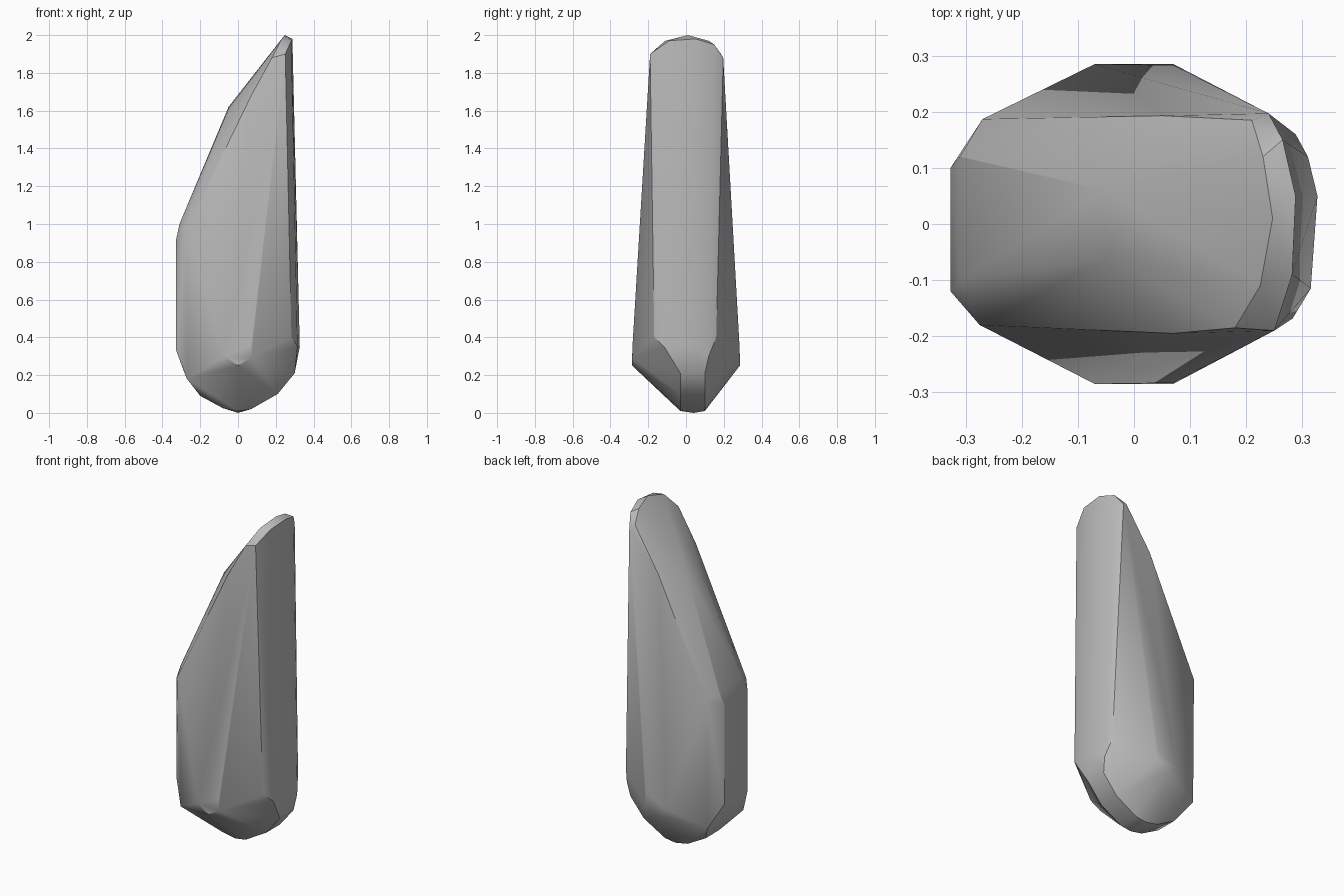
import bpy, bmesh, math

cube = bpy.data.objects.get("Cube")
if cube:
    bpy.data.objects.remove(cube)

grey = bpy.data.materials.new("stone grey")
grey.use_nodes = True
grey.diffuse_color = (0.5, 0.5, 0.5, 1)
grey.node_tree.nodes["Principled BSDF"].inputs["Base Color"].default_value = grey.diffuse_color

points = []

# Rounded keel: one arc of (x, z), set at its front and back faces
keel = [(-0.29, 0.22), (-0.2, 0.08), (-0.08, 0.015), (0, 0), (0.07, 0.01),
        (0.21, 0.09), (0.3, 0.2)]
for y in (-0.03, 0.1):
    points += [(x, y, z + 0.01) for x, z in keel]
points.append((0, 0.04, 0))

# Widest part of the body, front and back
for side in (-1, 1):
    points += [(0, side * 0.285, 0.25), (0.07, side * 0.285, 0.29),
               (-0.07, side * 0.285, 0.3), (0.07, side * 0.283, 0.36)]

# Left and right flanks
points += [(0.315, -0.115, 0.35), (0.327, 0.05, 0.35), (0.31, 0.12, 0.3),
           (0.283, -0.168, 0.4), (0.288, 0.16, 0.4),
           (-0.327, -0.12, 0.33), (-0.327, 0.1, 0.33),
           (-0.27, -0.16, 0.18), (-0.27, 0.18, 0.2)]

# Lower shoulder of the slanted face
points += [(-0.327, -0.12, 0.92), (-0.327, 0.1, 0.92), (-0.31, -0.1, 1.0),
           (-0.31, 0.12, 1.0), (-0.275, -0.18, 0.97), (-0.27, 0.187, 0.97)]

# Bulge along the middle of the slanted face
points += [(-0.05, -0.06, 1.61), (-0.05, 0.06, 1.62),
           (0.07, -0.195, 1.68), (0.05, 0.193, 1.65)]

# Rounded tip, inner and outer rim
points += [(0.18, -0.185, 1.88), (0.225, -0.11, 1.97), (0.247, 0.01, 2.0),
           (0.21, 0.185, 1.9), (0.23, 0.12, 1.97),
           (0.25, -0.19, 1.9), (0.282, -0.09, 1.97), (0.288, 0.05, 1.98),
           (0.265, 0.15, 1.95), (0.24, 0.197, 1.88)]

# Wrap the points in one faceted shell
bm = bmesh.new()
for p in points:
    bm.verts.new(p)
hull = bmesh.ops.convex_hull(bm, input=bm.verts)
spare = {g for g in hull["geom_interior"] + hull["geom_unused"]
         if isinstance(g, bmesh.types.BMVert)}
bmesh.ops.delete(bm, geom=list(spare), context="VERTS")
bmesh.ops.recalc_face_normals(bm, faces=bm.faces)

mesh = bpy.data.meshes.new("slanted_stone")
bm.to_mesh(mesh)
bm.free()
mesh.materials.append(grey)
stone = bpy.data.objects.new("slanted_stone", mesh)
bpy.context.collection.objects.link(stone)

bpy.ops.object.select_all(action="DESELECT")
stone.select_set(True)
bpy.context.view_layer.objects.active = stone
bpy.ops.object.shade_smooth_by_angle(angle=math.radians(30))
